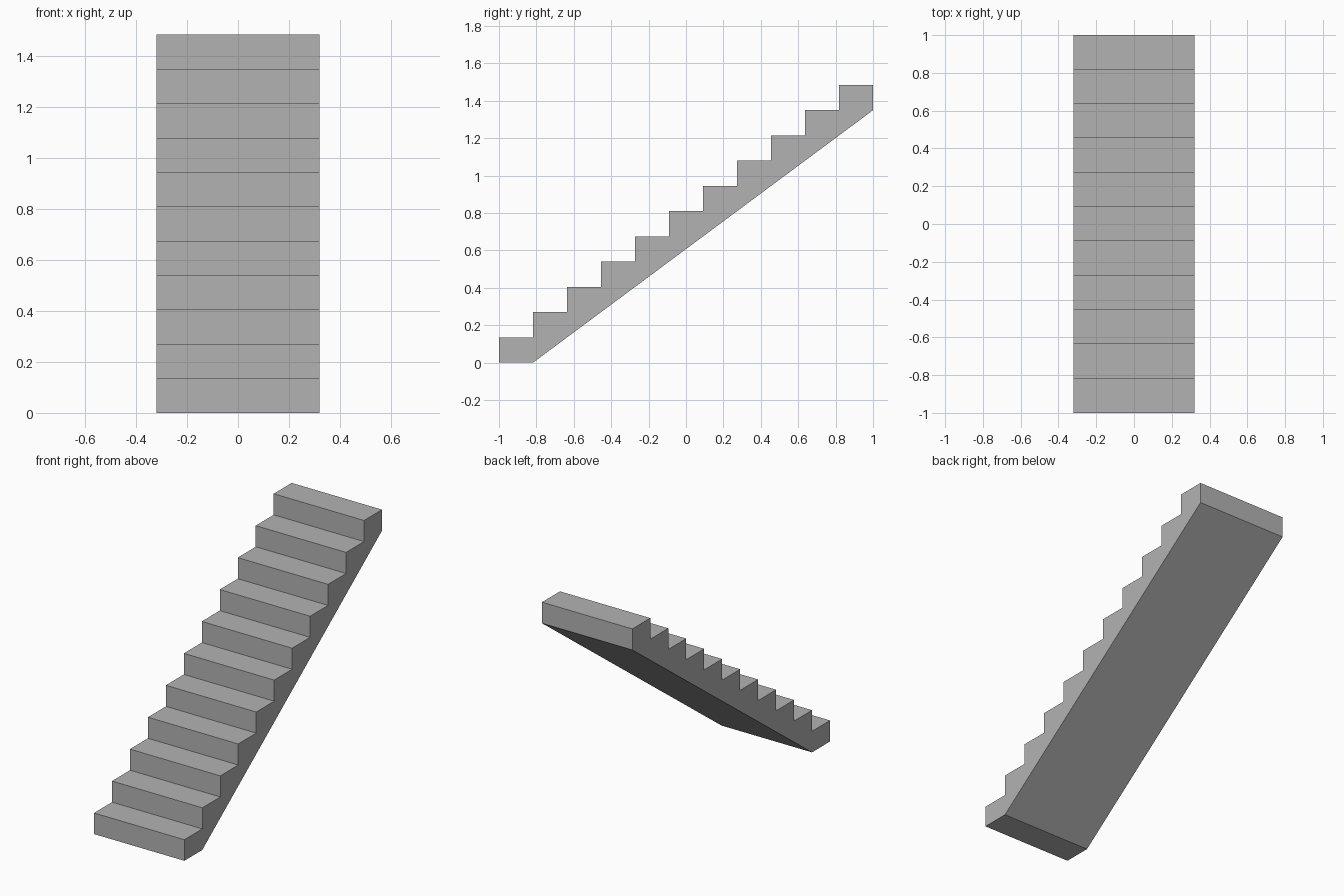
import bpy
import bmesh

cube = bpy.data.objects.get("Cube")
if cube:
    bpy.data.objects.remove(cube, do_unlink=True)

STEPS = 11
WIDTH = 0.64
TREAD = 2 / STEPS
RISE = 0.135

# Plain concrete colour
concrete = bpy.data.materials.new("concrete grey")
concrete.use_nodes = True
colour = (0.45, 0.45, 0.45, 1)
concrete.diffuse_color = colour
concrete.node_tree.nodes["Principled BSDF"].inputs["Base Color"].default_value = colour

# Side profile: stepped top, short back edge, sloping underside, flat foot
profile = [(-1, 0)]
for i in range(STEPS):
    top = (i + 1) * RISE
    profile += [(-1 + i * TREAD, top), (-1 + (i + 1) * TREAD, top)]
profile += [(1, (STEPS - 1) * RISE), (-1 + TREAD, 0)]

# Extrude the profile across the width of the flight
bm = bmesh.new()
side = bm.faces.new([bm.verts.new((-WIDTH / 2, y, z)) for y, z in profile])
extruded = bmesh.ops.extrude_face_region(bm, geom=[side], use_keep_orig=True)
moved = [v for v in extruded["geom"] if isinstance(v, bmesh.types.BMVert)]
bmesh.ops.translate(bm, verts=moved, vec=(WIDTH, 0, 0))
bmesh.ops.recalc_face_normals(bm, faces=bm.faces)

mesh = bpy.data.meshes.new("stair_flight")
bm.to_mesh(mesh)
bm.free()
mesh.materials.append(concrete)
stairs = bpy.data.objects.new("stair_flight", mesh)
bpy.context.collection.objects.link(stairs)
